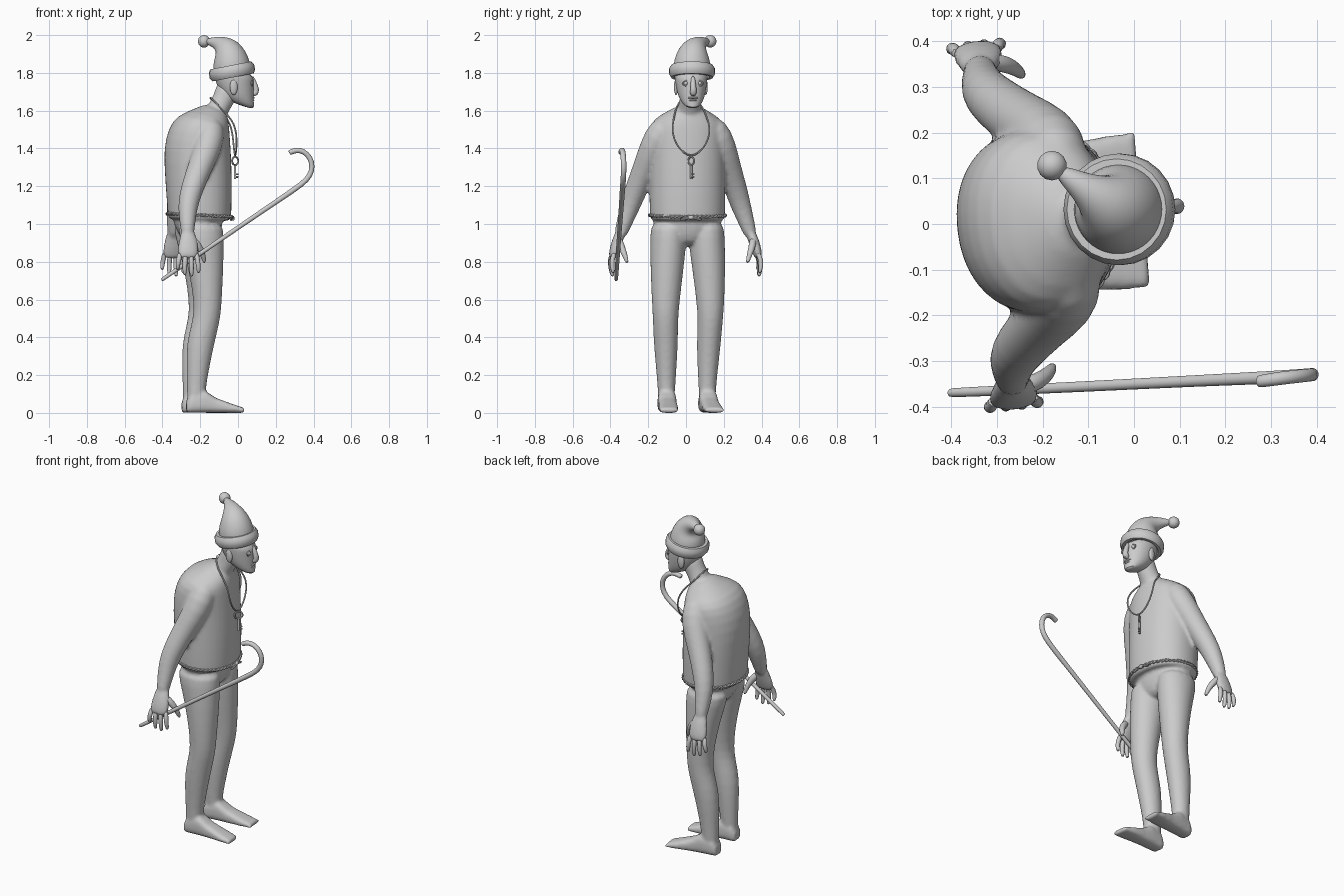
import bpy, bmesh, math
from mathutils import Vector as V, Matrix as M

# the figure looks along +x, turned slightly about its own axis
PIVOT = V((-0.2, 0.008, 0))
TURN = M.Translation(PIVOT) @ M.Rotation(math.radians(6), 4, 'Z') @ M.Translation((0.2, 0, 0))
WORLD = M.Identity(4)


def select(obs):
    bpy.ops.object.select_all(action='DESELECT')
    for ob in obs:
        ob.select_set(True)
    bpy.context.view_layer.objects.active = obs[0]


def finish(name, bm, mat=TURN, sub=0, angle=50):
    bm.transform(mat)
    bmesh.ops.recalc_face_normals(bm, faces=bm.faces)
    me = bpy.data.meshes.new(name)
    bm.to_mesh(me)
    bm.free()
    ob = bpy.data.objects.new(name, me)
    bpy.context.collection.objects.link(ob)
    if sub:
        m = ob.modifiers.new("smooth", 'SUBSURF')
        m.levels = m.render_levels = sub
    select([ob])
    bpy.ops.object.shade_smooth_by_angle(angle=math.radians(angle))
    return ob


def ring(c, u, v, n=16, p=1.0):
    out = []
    for i in range(n):
        a = 2 * math.pi * (i + 0.5) / n
        k, s = math.cos(a), math.sin(a)
        out.append(V(c) + V(u) * math.copysign(abs(k) ** p, k) + V(v) * math.copysign(abs(s) ** p, s))
    return out


def loft(name, rings, mat=TURN, sub=0, angle=50):
    bm = bmesh.new()
    rows = [[bm.verts.new(p) for p in r] for r in rings]
    n = len(rows[0])
    for a, b in zip(rows, rows[1:]):
        for i in range(n):
            bm.faces.new((a[i], a[(i + 1) % n], b[(i + 1) % n], b[i]))
    bm.faces.new(rows[0][::-1])
    bm.faces.new(rows[-1])
    return finish(name, bm, mat, sub, angle)


def sweep(name, pts, radii, n=10, mat=TURN, sub=0):
    pts = [V(p) for p in pts]
    if not isinstance(radii, (list, tuple)):
        radii = [radii] * len(pts)
    rings, u = [], None
    for i, p in enumerate(pts):
        t = (pts[min(i + 1, len(pts) - 1)] - pts[max(i - 1, 0)]).normalized()
        u = t.orthogonal() if u is None else u - t * u.dot(t)
        u.normalize()
        rings.append(ring(p, u * radii[i], t.cross(u) * radii[i], n))
    return loft(name, rings, mat, sub)


def profile(name, rows, sub=1, n=20, p=1.0):
    # each row: back x, back z, front x, front z, half width
    rings = []
    for xb, zb, xf, zf, w in rows:
        c = ((xb + xf) / 2, 0, (zb + zf) / 2)
        rings.append(ring(c, ((xf - xb) / 2, 0, (zf - zb) / 2), (0, w, 0), n, p))
    return loft(name, rings, sub=sub)


def ball(name, loc, size, mat=TURN):
    bm = bmesh.new()
    bmesh.ops.create_uvsphere(bm, u_segments=14, v_segments=9, radius=1)
    bm.transform(M.LocRotScale(V(loc), None, V(size)))
    return finish(name, bm, mat)


# trunk, pelvis and neck (fused with the limbs below)
body = [
    profile("trunk", [(-.365, 1.025, -.045, 1.015, .195), (-.372, 1.03, -.035, 1.02, .2),
                      (-.376, 1.09, -.033, 1.08, .203), (-.388, 1.25, -.03, 1.22, .205),
                      (-.396, 1.4, -.035, 1.36, .205), (-.37, 1.505, -.042, 1.46, .207),
                      (-.325, 1.575, -.047, 1.525, .192), (-.225, 1.612, -.055, 1.565, .115),
                      (-.155, 1.645, -.06, 1.59, .062)], p=.92),
    profile("pelvis", [(-.35, 1.08, -.08, 1.08, .18), (-.345, 1, -.08, 1, .19),
                       (-.31, .94, -.092, .94, .16), (-.27, .88, -.12, .88, .07)]),
    profile("neck", [(-.18, 1.6, -.06, 1.55, .075), (-.14, 1.66, -.05, 1.6, .056),
                     (-.115, 1.72, -.01, 1.65, .053), (-.11, 1.76, 0, 1.7, .053)])]

# head and face
profile("head", [(-.03, 1.645, .07, 1.608, .03), (-.06, 1.66, .09, 1.615, .05),
                 (-.095, 1.7, .084, 1.65, .07), (-.118, 1.75, .086, 1.7, .081),
                 (-.13, 1.8, .083, 1.75, .088), (-.13, 1.85, .088, 1.8, .09)], n=24)
sweep("nose", [(.072, 0, 1.785), (.086, 0, 1.75), (.1, 0, 1.71), (.096, 0, 1.692), (.07, 0, 1.683)],
      [.01, .014, .018, .019, .012], sub=1)
ball("upper_lip", (.078, 0, 1.668), (.012, .028, .006))
ball("lower_lip", (.077, 0, 1.655), (.011, .022, .006))

for s, side in ((-1, "right"), (1, "left")):
    # eye, lids and ear
    ball(side + "_eye", (.066, s * .036, 1.745), (.014, .014, .013))
    lid = [(.072, s * .036 + .017 * math.cos(a), 1.745 + .013 * math.sin(a))
           for a in [i * math.pi / 6 for i in range(13)]]
    sweep(side + "_eyelid", lid, .004, 6)
    ball(side + "_ear", (-.03, s * .079, 1.725), (.021, .011, .042))

    # arm
    body.append(sweep(side + "_arm", [
        (-.16, s * .08, 1.545), (-.155, s * .14, 1.5), (-.175, s * .183, 1.41), (-.225, s * .222, 1.3),
        (-.275, s * .267, 1.18), (-.3, s * .297, 1.09), (-.303, s * .335, .98), (-.303, s * .35, .93)],
        [.05, .078, .076, .066, .061, .054, .039, .034], 16, sub=1))

    # hand, fingers and thumb
    body.append(loft(side + "_palm", [ring((x, s * y, z), (rx, 0, 0), (0, ry, 0), 14) for x, y, z, rx, ry in
                                      ((-.303, .34, .97, .036, .028), (-.302, .357, .93, .046, .03),
                                       (-.302, .372, .88, .058, .03), (-.305, .384, .84, .056, .025),
                                       (-.305, .388, .815, .05, .018))], sub=1))
    for i, tip in enumerate((.755, .727, .72, .738)):
        x = -.349 + i * .029
        sp = (i - 1.5) * .004
        sweep(side + "_finger", [(x, s * .38, .85), (x + sp, s * .397, .81), (x + 2 * sp, s * .396, tip + .03),
                                 (x + 2 * sp, s * .388, tip)], [.014, .0145, .013, .009], 8, sub=1)
    sweep(side + "_thumb", [(-.285, s * .36, .925), (-.245, s * .35, .885), (-.22, s * .333, .84),
                            (-.21, s * .318, .79)], [.022, .021, .016, .01], 8, sub=1)

    # leg
    legs = [(1.02, -.212, .1, .128, .094), (.94, -.205, .1, .122, .1), (.8, -.185, .109, .1, .092),
            (.66, -.175, .116, .082, .081), (.54, -.172, .12, .073, .071), (.46, -.188, .118, .075, .067),
            (.36, -.212, .114, .075, .065), (.22, -.226, .11, .06, .054), (.12, -.232, .109, .05, .046),
            (.03, -.235, .109, .05, .044)]
    body.append(loft(side + "_leg", [ring((x, s * y, z), (rx, 0, 0), (0, ry, 0)) for z, x, y, rx, ry in legs],
                     sub=1))

    # foot with blunt toe
    foot = [(-.286, .06, .036, .108), (-.265, .1, .046, .108), (-.19, .12, .05, .11),
            (-.13, .08, .049, .112), (-.05, .05, .052, .117), (.02, .026, .05, .123)]
    body.append(loft(side + "_foot", [ring((x, s * y, h / 2), (0, w, 0), (0, 0, h / 2), 16, .65)
                                      for x, h, w, y in foot]))

# fuse limbs and trunk into one smooth skin
select(body)
bpy.ops.object.convert(target='MESH')
select(body)
bpy.ops.object.join()
skin = bpy.context.view_layer.objects.active
skin.name = "body"
skin.modifiers.clear()
rm = skin.modifiers.new("fuse", 'REMESH')
rm.mode, rm.voxel_size, rm.use_smooth_shade = 'VOXEL', .0095, True
sm = skin.modifiers.new("soften", 'SMOOTH')
sm.factor, sm.iterations = .5, 5

# hat: rolled brim, drooping cone and bobble
tilt = M.Translation((-.032, .032, 1.808)) @ M.Rotation(math.radians(-11), 4, 'Y')
bm = bmesh.new()
N = 24
rows = []
for i in range(N):
    a = 2 * math.pi * i / N
    d = V((math.cos(a), math.sin(a), 0))
    rows.append([bm.verts.new(p) for p in ring(d * .103, d * .021, (0, 0, .035), 8)])
for i in range(N):
    for j in range(8):
        bm.faces.new((rows[i][j], rows[(i + 1) % N][j], rows[(i + 1) % N][(j + 1) % 8], rows[i][(j + 1) % 8]))
finish("hat_brim", bm, tilt)
sweep("hat_cone", [(-.028, .032, 1.79), (-.034, .032, 1.84), (-.042, .035, 1.89), (-.06, .045, 1.93),
                   (-.09, .066, 1.952), (-.125, .09, 1.963), (-.17, .12, 1.968)],
      [.103, .101, .09, .07, .045, .028, .014], 20, WORLD, 1)
ball("hat_bobble", (-.18, .128, 1.967), (.033, .033, .033), WORLD)

# thin twisted rope belt with knot
for k in (0, math.pi):
    pts = []
    for i in range(241):
        a = 2 * math.pi * i / 240
        w = a * 26 + k
        r = .0035 * math.cos(w)
        pts.append((-.204 + (.171 + r) * math.cos(a), (.201 + r) * math.sin(a),
                    1.046 - .008 * math.cos(a) + .0045 * math.sin(w)))
    sweep("belt_strand", pts, .0055, 6)
ball("belt_knot", (-.03, 0, 1.034), (.012, .018, .011))
for s in (-1, 1):
    sweep("belt_end", [(-.028, 0, 1.034), (-.026, s * .03, 1.028), (-.03, s * .055, 1.022)], .006, 6)

# neck cord, ring and key
half = [(-.148, 0, 1.672), (-.138, .04, 1.66), (-.105, .07, 1.62), (-.06, .085, 1.575), (-.03, .097, 1.53),
        (-.018, .1, 1.48), (-.014, .08, 1.42), (-.014, .04, 1.375), (-.014, 0, 1.358)]
cord = half + [(x, -y, z) for x, y, z in half[-2::-1]]
sweep("neck_cord", cord, .0055, 6, sub=1)
d = V((.8, .6, 0))
kc = V((-.014, 0, 1.334))
sweep("key_ring", [kc + d * .022 * math.cos(a) + V((0, 0, .022 * math.sin(a)))
                   for a in [i * math.pi / 10 for i in range(21)]], .005, 6)
sweep("key_shaft", [kc - V((0, 0, .02)), kc - V((0, 0, .095))], .006, 8)
for z in (.07, .085):
    sweep("key_tooth", [kc - V((0, 0, z)), kc + d * .02 - V((0, 0, z))], .005, 6)

# walking cane
sweep("cane", [(-.405, -.37, .703), (-.4, -.37, .707), (-.1, -.356, .912), (.15, -.343, 1.083),
               (.31, -.336, 1.19), (.367, -.332, 1.235), (.392, -.33, 1.28), (.392, -.33, 1.33),
               (.367, -.333, 1.372), (.33, -.337, 1.391), (.3, -.341, 1.389), (.276, -.345, 1.379),
               (.271, -.345, 1.376)],
      [.01, .011, .012, .013, .015, .015, .015, .015, .015, .015, .015, .014, .013], 12, WORLD, 1)
